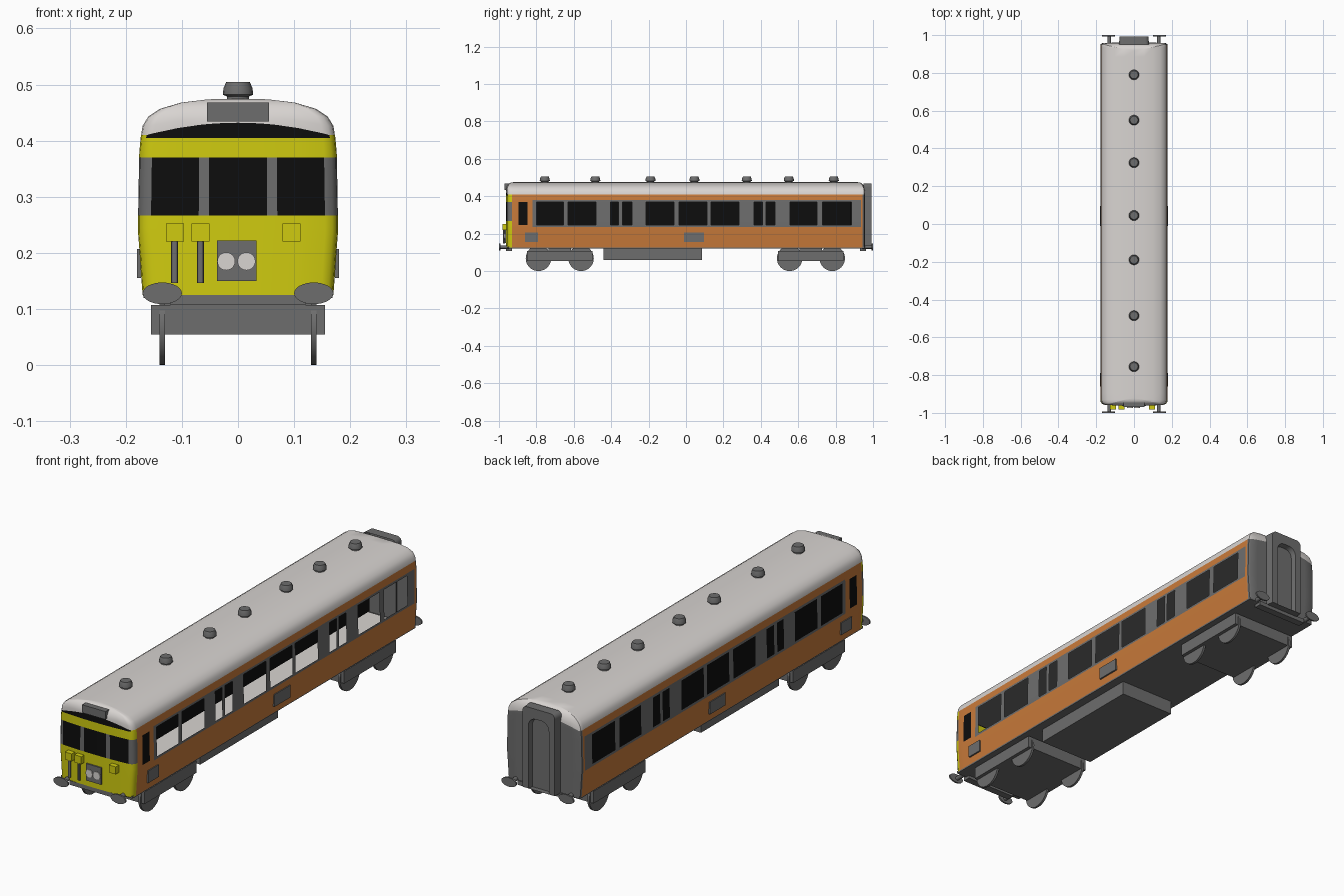
import bpy, bmesh, math
from mathutils import Matrix

if "Cube" in bpy.data.objects:
    bpy.data.objects.remove(bpy.data.objects["Cube"])


def material(name, rgb):
    m = bpy.data.materials.new(name)
    m.diffuse_color = (*rgb, 1)
    m.use_nodes = True
    m.node_tree.nodes["Principled BSDF"].inputs["Base Color"].default_value = m.diffuse_color
    return m


ORANGE, YELLOW, GREY, BLACK, LIGHT = range(5)
MATS = [material("orange paint", (.58, .195, .042)),
        material("yellow paint", (.63, .6, .005)),
        material("mid grey", (.155, .155, .155)),
        material("black glass", (.004, .004, .004)),
        material("light grey", (.69, .66, .64))]


def finish(name, bm, mats, smooth=30):
    me = bpy.data.meshes.new(name)
    bm.to_mesh(me)
    bm.free()
    ob = bpy.data.objects.new(name, me)
    bpy.context.collection.objects.link(ob)
    for i in mats:
        me.materials.append(MATS[i])
    bpy.ops.object.select_all(action='DESELECT')
    ob.select_set(True)
    bpy.context.view_layer.objects.active = ob
    bpy.ops.object.shade_smooth_by_angle(angle=math.radians(smooth))
    return ob


def box(name, x, y, z, mat):
    bm = bmesh.new()
    size = [b - a for a, b in (x, y, z)]
    mid = [(a + b) / 2 for a, b in (x, y, z)]
    bmesh.ops.create_cube(bm, size=1, matrix=Matrix.Translation(mid) @ Matrix.Diagonal((*size, 1)))
    return finish(name, bm, [mat])


def cylinder(name, centre, r, depth, axis, mat, squash=1, sides=32):
    rot = {'x': Matrix.Rotation(math.pi / 2, 4, 'Y'),
           'y': Matrix.Rotation(math.pi / 2, 4, 'X'), 'z': Matrix()}[axis]
    bm = bmesh.new()
    bmesh.ops.create_cone(bm, cap_ends=True, segments=sides, radius1=r, radius2=r, depth=depth,
                          matrix=Matrix.Translation(centre) @ Matrix.Diagonal((1, 1, squash, 1)) @ rot)
    return finish(name, bm, [mat])


# --- body shell: plan outline swept up through height levels, then over the roof
WINDOWS = [(-.80, -.655), (-.63, -.48), (-.405, -.36), (-.34, -.29), (-.215, -.065), (-.037, .112),
           (.133, .283), (.363, .41), (.427, .475), (.555, .70), (.73, .885)]
DOOR = (-.896, -.848)
cuts = sorted([y for w in WINDOWS for y in w] + [*DOOR, -.82, .935], reverse=True)
half = [(0, .957), (.04, .957), (.08, .957), (.13, .957), (.168, .957), (.176, .952), (.178, .945)]
half += [(.178, y) for y in cuts]
half += [(.178, -.93), (.176, -.943), (.168, -.953), (.155, -.957), (.11, -.96),
         (.07, -.962), (.052, -.9625), (.025, -.963), (0, -.963)]
plan = half + [(-x, y) for x, y in half[-2:0:-1]]
# height and width factor
LEVELS = [(.125, .955), (.16, .97), (.2, .985), (.235, 1), (.245, 1), (.267, 1), (.37, .99), (.38, .988), (.405, .975)]
# roof: width factor, rise factor, end inset
ROOF = [(.97, 0, 0), (.955, .25, .002), (.90, .5, .006), (.78, .72, .012), (.57, .89, .02), (.3, .98, .03), (0, 1, .04)]


def roof_edge(x, y):
    at_end = y < -.95 or y > .95
    return .41 + (.022 * max(0, 1 - (x / .168) ** 2) if at_end else 0)


def wall_colour(x, y, z):
    """Colour of one wall cell; None leaves an open window."""
    if y > .946:                                   # rear end
        return GREY
    if y < -.93:                                   # front end
        if z > .405:
            return BLACK if abs(x) < .165 else YELLOW
        if .267 < z < .37:
            return BLACK if abs(x) < .052 or .07 < abs(x) < .155 else GREY
        return YELLOW
    if .245 < z < .37:
        if DOOR[0] < y < DOOR[1]:
            return BLACK
        if any(a < y < b for a, b in WINDOWS):
            return BLACK if x < 0 else None
    if .235 < z < .38 and -.82 < y < .935:
        return GREY
    return ORANGE


bm = bmesh.new()
rings = [[bm.verts.new((x * w, y, z)) for x, y in plan] for z, w in LEVELS]
for c, h, inset in ROOF:
    ring = []
    for x, y in plan:
        base = roof_edge(x, y)
        yy = max(-.963 + inset, min(.957 - inset, y))
        ring.append(bm.verts.new((x * c, yy, base + (.475 - base) * h)))
    rings.append(ring)
n = len(plan)
for r in range(len(rings) - 1):
    for i in range(n):
        j = (i + 1) % n
        quad = [rings[r][i], rings[r][j], rings[r + 1][j], rings[r + 1][i]]
        if r < len(LEVELS):
            x, y, z = (sum(v.co[k] for v in quad) / 4 for k in range(3))
            colour = wall_colour(x, y, z)
        else:
            colour = LIGHT
        if colour is not None:
            bm.faces.new(quad).material_index = colour
bmesh.ops.remove_doubles(bm, verts=bm.verts, dist=1e-5)
bmesh.ops.recalc_face_normals(bm, faces=bm.faces)
finish("body_shell", bm, range(5), 35)

# --- interior and underframe
box("underfloor", (-.168, .168), (-.95, .955), (.12, .13), GREY)
box("cabin_floor", (-.165, .165), (-.94, .945), (.13, .134), LIGHT)
box("ceiling", (-.165, .165), (-.94, .945), (.39, .394), GREY)
box("dark_partition", (-.003, .003), (-.92, .88), (.175, .39), BLACK)
box("equipment_box", (-.13, .13), (-.44, .085), (.06, .122), GREY)
for end, yc in (("front", -.675), ("rear", .668)):
    box(end + "_bogie_frame", (-.155, .155), (yc - .175, yc + .175), (.055, .107), GREY)
    box(end + "_bogie_pivot", (-.06, .06), (yc - .06, yc + .06), (.1, .122), GREY)
    for dy in (-.114, .114):
        for sx in (-1, 1):
            cylinder(end + "_wheel", (sx * .135, yc + dy, .068), .068, .01, 'x', GREY)

# --- buffers and end beams
for end, s in (("front", -1), ("rear", 1)):
    box(end + "_beam", (-.12, .12), tuple(sorted((s * .93, s * .962))), (.107, .125), GREY)
    for sx in (-1, 1):
        cylinder(end + "_buffer_rod", (sx * .131, s * .97, .128), .009, .05, 'y', GREY, sides=16)
        cylinder(end + "_buffer_head", (sx * .135, s * .9965, .128), .035, .007, 'y', GREY, squash=.55)

# --- roof vents
for y in (.79, .55, .325, .045, -.19, -.485, -.755):
    bm = bmesh.new()
    prof = [(.02, .468), (.02, .479), (.027, .482), (.026, .493), (.021, .505)]
    vr = [[bm.verts.new((r * math.cos(k * math.pi / 8), y + r * math.sin(k * math.pi / 8), z))
           for k in range(16)] for r, z in prof]
    for a, b in zip(vr, vr[1:]):
        for k in range(16):
            bm.faces.new((a[k], a[(k + 1) % 16], b[(k + 1) % 16], b[k]))
    bm.faces.new(vr[-1])
    finish("roof_vent", bm, [GREY])

# --- front details
box("destination_box", (-.055, .055), (-.97, -.93), (.434, .468), GREY)
box("headlamp_plate", (-.037, .033), (-.969, -.961), (.15, .222), GREY)
for x in (-.021, .015):
    cylinder("headlamp", (x, -.97, .185), .016, .006, 'y', LIGHT)
for x in (-.112, -.067, .095):
    box("socket_box", (x - .016, x + .016), (-.982, -.955), (.22, .252), YELLOW)
for x in (-.113, -.067):
    cylinder("hanging_hose", (x, -.973, .184), .006, .076, 'z', GREY, sides=12)

# --- side plates on both sides
for sx in (-1, 1):
    for y0, y1 in ((-.86, -.79), (-.01, .095)):
        box("side_plate", tuple(sorted((sx * .173, sx * .18))), (y0, y1), (.155, .207), GREY)

# --- rear gangway: arched frame with a recessed door


def arch(w, top, r, y):
    right = [(w, .122)] + [(w - r + r * math.cos(a), top - r + r * math.sin(a))
                           for a in [k * math.pi / 12 for k in range(7)]]
    return [(x, y, z) for x, z in right + [(-x, z) for x, z in reversed(right)]]


bm = bmesh.new()
loops = [[bm.verts.new(p) for p in arch(*a)] for a in
         ((.08, .468, .02, .95), (.076, .468, .02, .992), (.048, .425, .035, .992), (.044, .42, .033, .97))]
for a, b in zip(loops, loops[1:]):
    for k in range(len(a)):
        m = (k + 1) % len(a)
        bm.faces.new((a[k], a[m], b[m], b[k]))
bm.faces.new(loops[-1])
bmesh.ops.recalc_face_normals(bm, faces=bm.faces)
finish("rear_gangway", bm, [GREY])
